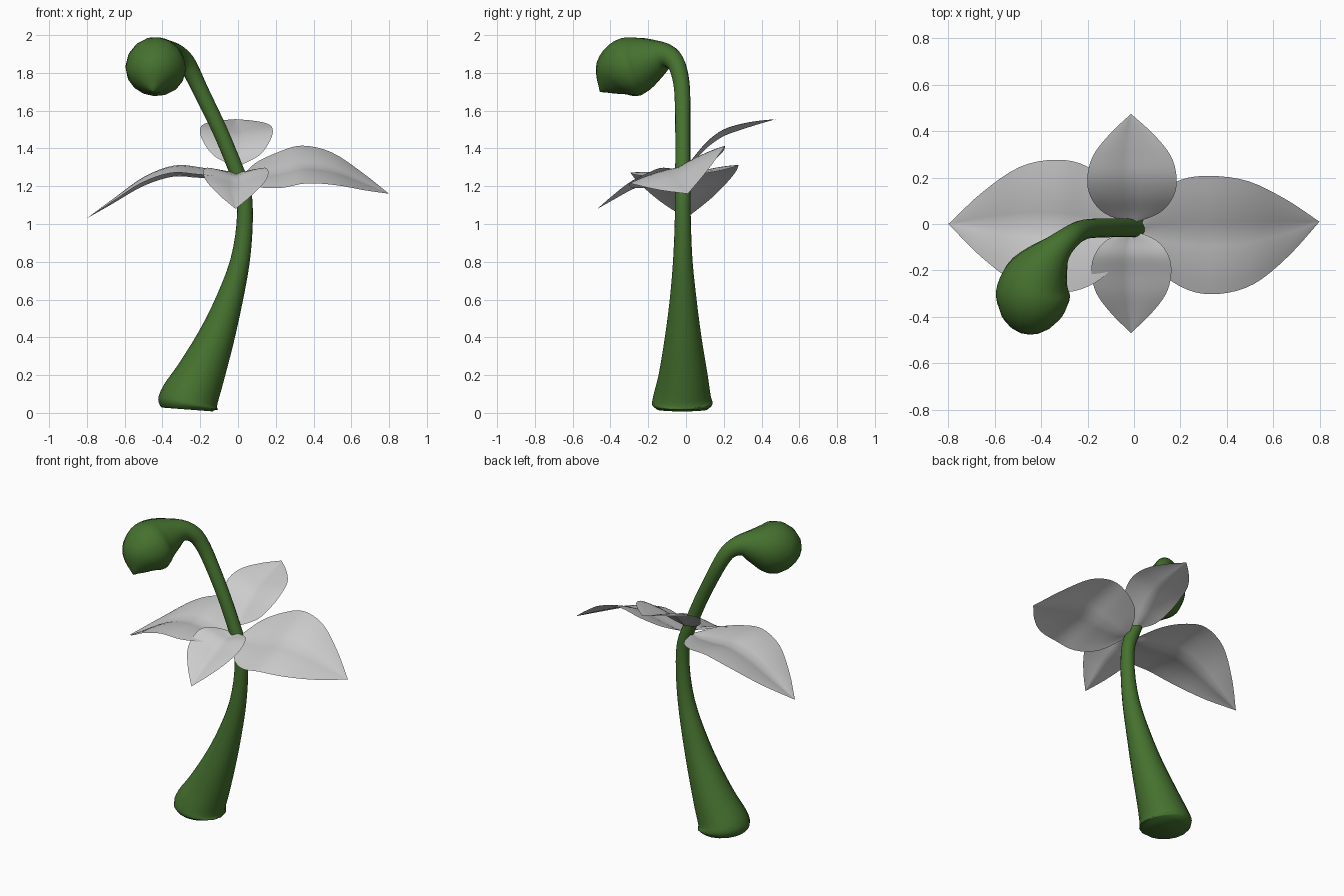
import bpy, bmesh, math
from mathutils import Vector

cube = bpy.data.objects.get("Cube")
if cube:
    bpy.data.objects.remove(cube, do_unlink=True)


def make_material(name, rgb):
    mat = bpy.data.materials.new(name)
    mat.use_nodes = True
    mat.diffuse_color = (*rgb, 1)
    shader = next(n for n in mat.node_tree.nodes if n.type == 'BSDF_PRINCIPLED')
    shader.inputs["Base Color"].default_value = (*rgb, 1)
    return mat


stem_green = make_material("stem green", (0.06, 0.165, 0.028))
leaf_grey = make_material("leaf grey", (0.6, 0.6, 0.6))


def smooth_path(stations, steps):
    """Catmull-Rom curve through tuples of any length."""
    pts = [Vector(s) for s in stations]
    pts = [pts[0] * 2 - pts[1]] + pts + [pts[-1] * 2 - pts[-2]]
    result = []
    for a, b, c, d in zip(pts, pts[1:], pts[2:], pts[3:]):
        for i in range(steps):
            t = i / steps
            result.append((b * 2 + (c - a) * t + (a * 2 - b * 5 + c * 4 - d) * t ** 2
                           + (b * 3 - a - c * 3 + d) * t ** 3) / 2)
    return result + [pts[-2]]


def finish(bm, name, material, angle):
    mesh = bpy.data.meshes.new(name)
    bm.to_mesh(mesh)
    bm.free()
    mesh.materials.append(material)
    obj = bpy.data.objects.new(name, mesh)
    bpy.context.collection.objects.link(obj)
    bpy.ops.object.select_all(action='DESELECT')
    obj.select_set(True)
    bpy.context.view_layer.objects.active = obj
    bpy.ops.object.shade_smooth_by_angle(angle=math.radians(angle))
    return obj


def tube(name, stations, sides, steps, material):
    """Sweep a circle along stations of x, y, z, radius without twisting."""
    path = smooth_path(stations, steps)
    bm = bmesh.new()
    rings = []
    tangent, across = Vector((0, 0, 1)), Vector((1, 0, 0))
    for i, station in enumerate(path):
        ahead = path[min(i + 1, len(path) - 1)].xyz
        behind = path[max(i - 1, 0)].xyz
        new_tangent = (ahead - behind).normalized()
        across = tangent.rotation_difference(new_tangent) @ across
        tangent = new_tangent
        other = tangent.cross(across)
        radius = max(station.w, 0.003)
        turns = [2 * math.pi * k / sides for k in range(sides)]
        rings.append([bm.verts.new(station.xyz + radius * (across * math.cos(a) + other * math.sin(a)))
                      for a in turns])
    for low, high in zip(rings, rings[1:]):
        for k in range(sides):
            n = (k + 1) % sides
            bm.faces.new((low[k], low[n], high[n], high[k]))
    bm.faces.new(rings[0][::-1])
    bm.faces.new(rings[-1])
    return finish(bm, name, material, 50)


# Shared leaf outline: fraction of length, fraction of half width
OUTLINE = [(0, 0), (0.1, 0.62), (0.25, 0.93), (0.42, 1), (0.62, 0.87), (0.82, 0.48), (1, 0)]


def leaf(name, root, tip, heights, widths, lifts, bow=0.0, cells=5, steps=4):
    """Folded leaf; widths and lifts are for the sides left and right of its rib."""
    root, tip = Vector(root), Vector(tip)
    along = (tip - root).normalized()
    side = Vector((-along.y, along.x))
    stations = [(t, w, z) for (t, w), z in zip(OUTLINE, heights)]
    bm = bmesh.new()
    rows = []
    for t, w, z in smooth_path(stations, steps):
        w = max(w, 0)
        rib = root.lerp(tip, t) + side * bow * math.sin(math.pi * t)
        row = []
        for k in range(-cells, cells + 1):
            u = abs(k) / cells
            left = k > 0
            width = widths[0] if left else widths[1]
            lift = lifts[0] if left else lifts[1]
            xy = rib + side * math.copysign(width * w * u, k)
            bulge = 0.15 * width * u * (1 - u)
            row.append(bm.verts.new((xy.x, xy.y, z + w * (lift * u + bulge))))
        rows.append(row)
    for a, b in zip(rows, rows[1:]):
        for k in range(2 * cells):
            bm.faces.new((a[k], b[k], b[k + 1], a[k + 1]))
    bmesh.ops.remove_doubles(bm, verts=bm.verts, dist=0.0005)
    return finish(bm, name, leaf_grey, 60)


# Stem flaring at the foot, arching over into a pointed bud
tube("stem_and_bud", [
    (-0.268, -0.02, 0.018, 0.135), (-0.265, -0.02, 0.045, 0.16), (-0.252, -0.02, 0.09, 0.152),
    (-0.2, -0.015, 0.2, 0.13), (-0.115, -0.015, 0.4, 0.097), (-0.045, -0.015, 0.6, 0.071),
    (0.01, -0.017, 0.8, 0.052), (0.035, -0.017, 1, 0.043), (0.03, -0.017, 1.17, 0.041),
    (-0.015, -0.017, 1.3, 0.04), (-0.098, -0.017, 1.5, 0.04), (-0.195, -0.02, 1.7, 0.042),
    (-0.243, -0.035, 1.8, 0.045), (-0.28, -0.06, 1.86, 0.05), (-0.33, -0.105, 1.89, 0.066),
    (-0.38, -0.17, 1.875, 0.108), (-0.42, -0.24, 1.85, 0.147), (-0.437, -0.31, 1.825, 0.16),
    (-0.447, -0.375, 1.785, 0.134), (-0.45, -0.42, 1.74, 0.075), (-0.45, -0.455, 1.7, 0),
], 16, 3, stem_green)

# Two broad leaves to the sides
leaf("left_leaf", (0.02, -0.03), (0.8, 0.01), (1.25, 1.25, 1.27, 1.3, 1.28, 1.22, 1.16),
     (0.25, 0.26), (0.115, -0.085), bow=-0.03)
leaf("right_leaf", (-0.02, -0.03), (-0.8, 0), (1.25, 1.24, 1.245, 1.25, 1.2, 1.11, 1.03),
     (0.285, 0.285), (0.02, 0.06), bow=-0.01)

# Two short leaves behind and in front
leaf("back_leaf", (-0.01, 0), (-0.013, 0.475), (1.3, 1.34, 1.41, 1.465, 1.5, 1.53, 1.555),
     (0.19, 0.195), (0.035, 0.035))
leaf("front_leaf", (-0.01, -0.025), (-0.013, -0.47), (1.27, 1.26, 1.25, 1.215, 1.175, 1.125, 1.08),
     (0.172, 0.172), (0.05, 0.05))
